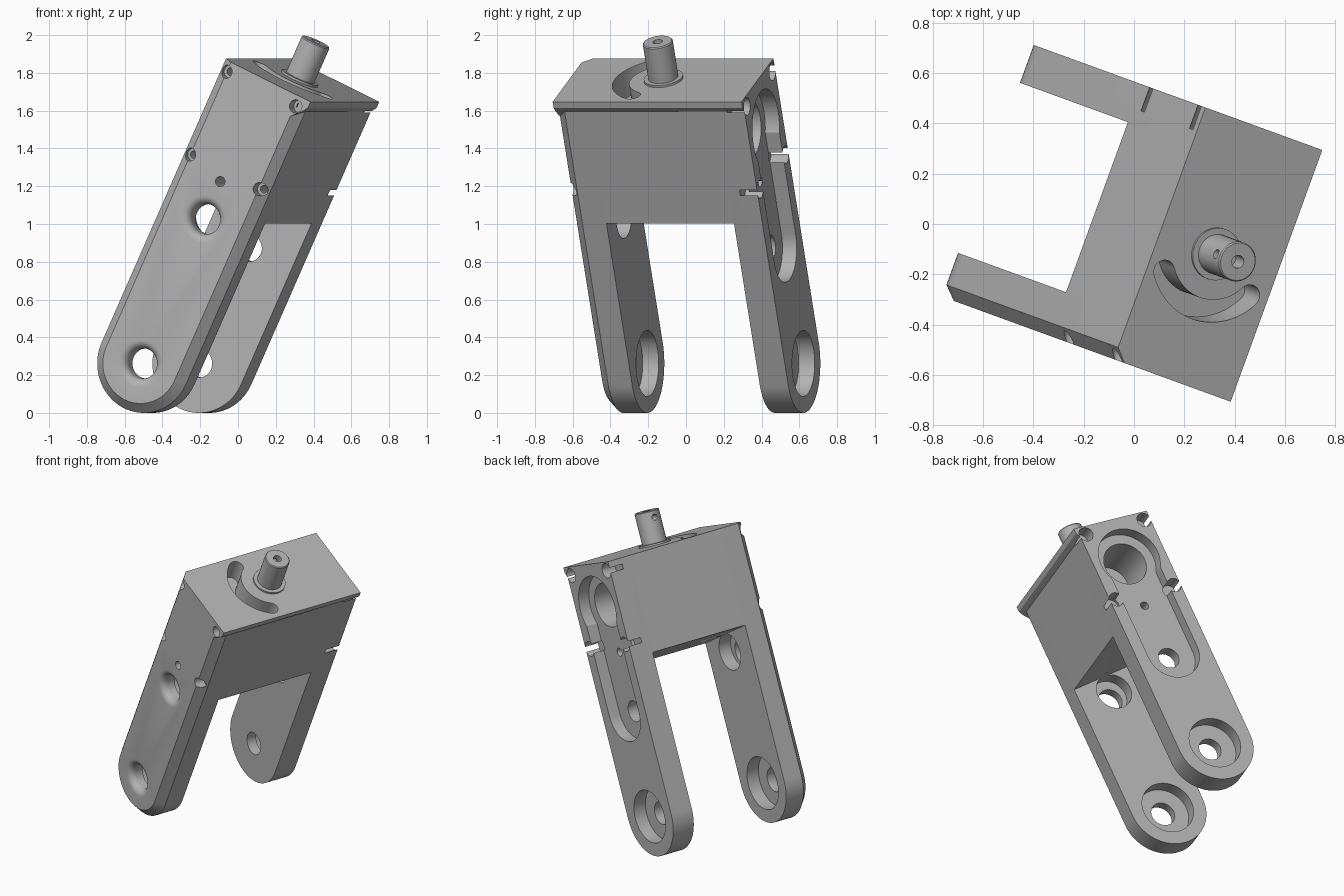
import bpy, bmesh
from math import sin, cos, pi, radians
from mathutils import Matrix

cube = bpy.data.objects.get("Cube")
if cube:
    bpy.data.objects.remove(cube)

# Whole fork leans and is turned about the vertical
POSE = Matrix.Rotation(radians(-20), 4, 'Z') @ Matrix.Rotation(radians(25), 4, 'Y')

# Main sizes in the fork's own frame: x across a leg, y between legs, z along a leg
XC, R = -0.433, 0.262
ZB, ZT = 0.087, 1.747
FRONT, FRONT_IN, BACK_IN, BACK = -0.532, -0.347, 0.372, 0.532

metal = bpy.data.materials.new("grey metal")
metal.use_nodes = True
metal.diffuse_color = (0.45, 0.45, 0.45, 1)
metal.node_tree.nodes["Principled BSDF"].inputs["Base Color"].default_value = metal.diffuse_color


def loft(name, rings):
    """Skin a stack of equal point rings and cap both ends."""
    bm = bmesh.new()
    rows = [[bm.verts.new(p) for p in ring] for ring in rings]
    n = len(rows[0])
    for a, b in zip(rows, rows[1:]):
        for i in range(n):
            j = (i + 1) % n
            bm.faces.new((a[i], a[j], b[j], b[i]))
    bm.faces.new(rows[0])
    bm.faces.new(rows[-1])
    bmesh.ops.recalc_face_normals(bm, faces=bm.faces)
    mesh = bpy.data.meshes.new(name)
    bm.to_mesh(mesh)
    bm.free()
    mesh.materials.append(metal)
    obj = bpy.data.objects.new(name, mesh)
    bpy.context.collection.objects.link(obj)
    obj.matrix_world = POSE
    return obj


def at_y(outline, y):
    return [(x, y, z) for x, z in outline]


def at_z(outline, z):
    return [(x, y, z) for x, y in outline]


def circle(cx, cy, r, n=48):
    return [(cx + r * cos(2 * pi * i / n), cy + r * sin(2 * pi * i / n)) for i in range(n)]


def leg_outline(inset=0, n=40):
    r = R - inset
    arc = [(XC - r * cos(pi * i / n), ZB - r * sin(pi * i / n)) for i in range(n + 1)]
    return arc + [(XC + r, ZT), (XC - r, ZT)]


def slot_outline(z0, z1, r, n=24):
    low = [(XC - r * cos(pi * i / n), z0 - r * sin(pi * i / n)) for i in range(n + 1)]
    high = [(XC + r * cos(pi * i / n), z1 + r * sin(pi * i / n)) for i in range(n + 1)]
    return low + high


def drill(x, z, r, y0, y1):
    return loft("cutter", [at_y(circle(x, z, r), y0), at_y(circle(x, z, r), y1)])


def flared_hole(z, r, flare, y1):
    """Hole from the front face with a rounded mouth."""
    rings = [at_y(circle(XC, z, r + flare), FRONT - 0.05)]
    for i in range(7):
        t = pi / 2 * i / 6
        rings.append(at_y(circle(XC, z, r + flare * (1 - sin(t))), FRONT + flare * (1 - cos(t))))
    rings.append(at_y(circle(XC, z, r), y1))
    return loft("cutter", rings)


def cut(targets, cutter):
    cutter.hide_render = True
    bpy.context.view_layer.update()
    for obj in targets:
        mod = obj.modifiers.new("cut", 'BOOLEAN')
        mod.operation, mod.solver, mod.object = 'DIFFERENCE', 'EXACT', cutter
        deps = bpy.context.evaluated_depsgraph_get()
        mesh = bpy.data.meshes.new_from_object(obj.evaluated_get(deps))
        obj.modifiers.clear()
        obj.data = mesh
    bpy.data.objects.remove(cutter)


# Legs: the front one has a chamfered outer rim
front_leg = loft("front_leg", [at_y(leg_outline(0.05), FRONT), at_y(leg_outline(), FRONT + 0.05),
                               at_y(leg_outline(), FRONT_IN)])
back_leg = loft("back_leg", [at_y(leg_outline(), BACK_IN), at_y(leg_outline(), BACK)])

# Crown block with slanted underside, and the lip along its top edge
crown_side = [(XC - R, 1.109), (XC + R, 1.027), (XC + R, ZT), (XC - R, ZT)]
crown = loft("crown", [at_y(crown_side, FRONT_IN), at_y(crown_side, BACK_IN)])
lip_side = [(XC + R - 0.06, 1.62), (XC + R, 1.68), (-0.15, 1.712), (-0.15, ZT), (XC + R - 0.06, ZT)]
lip = loft("top_lip", [at_y(lip_side, FRONT), at_y(lip_side, BACK)])
body = [front_leg, back_leg, crown, lip]

# Axle holes with counterbores on the +y side of each leg
cut([front_leg], flared_hole(ZB, 0.08, 0.045, FRONT_IN + 0.1))
cut([front_leg], drill(XC, ZB, 0.175, FRONT_IN - 0.09, FRONT_IN + 0.1))
cut([back_leg], drill(XC, ZB, 0.075, BACK_IN - 0.1, BACK + 0.1))
cut([back_leg], drill(XC, ZB, 0.175, BACK - 0.09, BACK + 0.1))

# Middle holes
cut([front_leg], flared_hole(0.93, 0.08, 0.045, FRONT_IN + 0.02))
cut([front_leg, crown], drill(XC, 0.95, 0.12, FRONT_IN - 0.09, FRONT_IN + 0.05))
cut([back_leg], drill(XC, 0.76, 0.07, BACK_IN - 0.1, BACK + 0.1))

# Back pocket, with a wider head and a deep bore
pocket = slot_outline(0.76, 1.42, 0.18)
cut([back_leg], loft("cutter", [at_y(pocket, BACK - 0.08), at_y(pocket, BACK + 0.1)]))
cut([back_leg], drill(XC, 1.46, 0.21, BACK - 0.08, BACK + 0.1))
cut([back_leg, crown], drill(XC, 1.46, 0.145, BACK - 0.4, BACK + 0.1))

# Corner bolt holes with counterbores, and a small centre hole
for x in (XC - 0.217, XC + 0.217):
    for z in (1.206, 1.69):
        cut([front_leg, lip], drill(x, z, 0.035, FRONT - 0.1, FRONT + 0.07))
        cut([front_leg], drill(x, z, 0.02, FRONT - 0.1, FRONT_IN + 0.01))
        cut([back_leg, lip], drill(x, z, 0.048, BACK - 0.1, BACK + 0.1))
cut([front_leg], drill(XC, 1.149, 0.027, FRONT - 0.1, FRONT_IN + 0.01))
cut([back_leg], drill(XC, 1.149, 0.027, BACK_IN - 0.01, BACK + 0.1))

# Curved slot in the top, around the shaft
N = 32
sweep = [radians(216 + 115 * i / N) for i in range(N + 1)]
ends = (sweep[0], sweep[-1])
slot = [(XC + 0.275 * cos(a), 0.275 * sin(a)) for a in sweep]
for k, radius in ((1, 0.275), (0, 0.185)):
    mid = (XC + 0.23 * cos(ends[k]), 0.23 * sin(ends[k]))
    start = ends[k] + (0 if k else pi)
    slot += [(mid[0] + 0.045 * cos(start + pi * i / 10), mid[1] + 0.045 * sin(start + pi * i / 10))
             for i in range(1, 10)]
    if k:
        slot += [(XC + 0.185 * cos(a), 0.185 * sin(a)) for a in reversed(sweep)]
cut([crown, lip], loft("cutter", [at_z(slot, ZT - 0.15), at_z(slot, ZT + 0.1)]))

# Shaft with centre and cross holes, standing in a thin collar
TOP = 1.967
shaft = loft("shaft", [at_z(circle(XC, 0, 0.08), ZT - 0.05), at_z(circle(XC, 0, 0.08), TOP - 0.006),
                       at_z(circle(XC, 0, 0.075), TOP)])
cut([shaft], loft("cutter", [at_z(circle(XC, 0, 0.026), TOP - 0.08), at_z(circle(XC, 0, 0.026), TOP + 0.1)]))
cross = circle(0, 1.92, 0.02, 24)
cut([shaft], loft("cutter", [[(x, y, z) for y, z in cross] for x in (XC - 0.2, XC - 0.01)]))
collar = loft("shaft_collar", [at_z(circle(XC, 0, 0.105), ZT - 0.02), at_z(circle(XC, 0, 0.105), ZT + 0.012)])

# Smooth the round walls, keep the edges sharp
bpy.ops.object.select_all(action='DESELECT')
for obj in body + [shaft, collar]:
    obj.select_set(True)
bpy.context.view_layer.objects.active = crown
bpy.ops.object.shade_smooth_by_angle(angle=radians(25))
